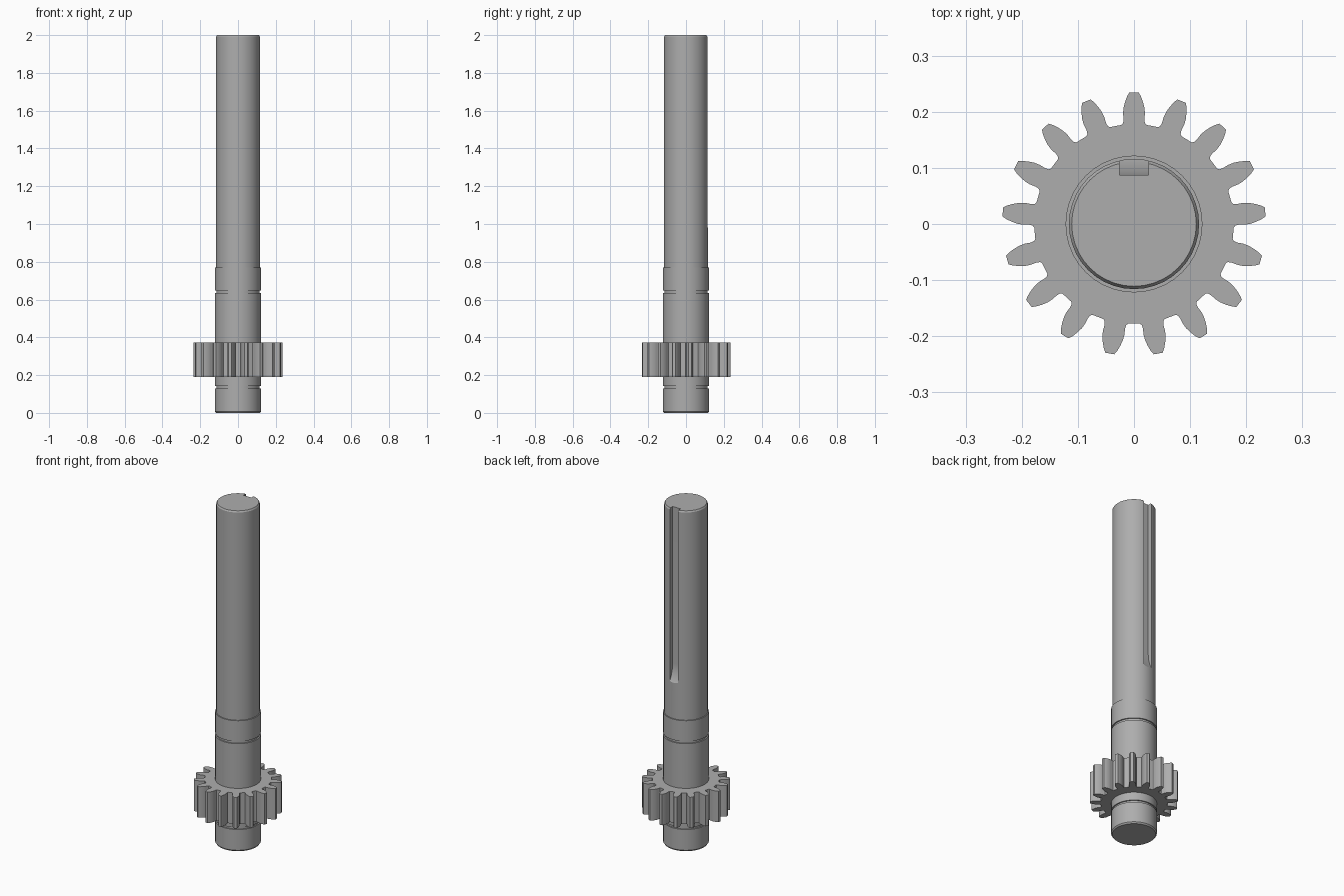
import bpy, bmesh, math

cube = bpy.data.objects.get("Cube")
if cube:
    bpy.data.objects.remove(cube, do_unlink=True)

steel = bpy.data.materials.new("steel grey")
steel.use_nodes = True
steel.diffuse_color = (0.42, 0.42, 0.42, 1)
steel.node_tree.nodes["Principled BSDF"].inputs["Base Color"].default_value = (0.42, 0.42, 0.42, 1)

SIDES = 40
TEETH = 17


def make_object(name, bm):
    bmesh.ops.recalc_face_normals(bm, faces=bm.faces)
    mesh = bpy.data.meshes.new(name)
    bm.to_mesh(mesh)
    bm.free()
    mesh.materials.append(steel)
    obj = bpy.data.objects.new(name, mesh)
    bpy.context.collection.objects.link(obj)
    return obj


def smooth(obj):
    bpy.ops.object.select_all(action="DESELECT")
    obj.select_set(True)
    bpy.context.view_layer.objects.active = obj
    bpy.ops.object.shade_smooth_by_angle(angle=math.radians(30))


def turned(name, profile):
    """Solid of revolution from (radius, z) points, capped at both ends."""
    bm = bmesh.new()
    rings = [[bm.verts.new((r * math.cos(2 * math.pi * i / SIDES),
                            r * math.sin(2 * math.pi * i / SIDES), z))
              for i in range(SIDES)] for r, z in profile]
    for low, high in zip(rings, rings[1:]):
        for i in range(SIDES):
            j = (i + 1) % SIDES
            bm.faces.new((low[i], low[j], high[j], high[i]))
    bm.faces.new(rings[0][::-1])
    bm.faces.new(rings[-1])
    return make_object(name, bm)


def extruded(name, points, offset):
    """Prism from a closed outline swept along an offset vector."""
    bm = bmesh.new()
    face = bm.faces.new([bm.verts.new(p) for p in points])
    result = bmesh.ops.extrude_face_region(bm, geom=[face])
    moved = [g for g in result["geom"] if isinstance(g, bmesh.types.BMVert)]
    bmesh.ops.translate(bm, verts=moved, vec=offset)
    return make_object(name, bm)


# Shaft with journal collars, two relief grooves and chamfered ends
shaft = turned("shaft", [
    (0.116, 0.0), (0.122, 0.008),
    (0.122, 0.13), (0.115, 0.13), (0.115, 0.142), (0.122, 0.142),
    (0.122, 0.635), (0.115, 0.635), (0.115, 0.648), (0.122, 0.648),
    (0.122, 0.77), (0.116, 0.77), (0.116, 1.992), (0.111, 2.0)])

# Keyway cutter: straight floor with a curved run-out at the lower end
FLOOR, RUNOUT, RADIUS = 0.087, 1.08, 0.187
arc = []
for k in range(9):
    a = math.radians(40) * k / 8
    arc.append((-0.026, FLOOR + RADIUS * (1 - math.cos(a)), RUNOUT - RADIUS * math.sin(a)))
outline = [(-0.026, arc[-1][1], 2.1), (-0.026, FLOOR, 2.1)] + arc
cutter = extruded("keyway_cutter", outline, (0.052, 0, 0))

keyway = shaft.modifiers.new("keyway", "BOOLEAN")
keyway.operation = "DIFFERENCE"
keyway.solver = "EXACT"
keyway.object = cutter
bpy.ops.object.select_all(action="DESELECT")
shaft.select_set(True)
bpy.context.view_layer.objects.active = shaft
bpy.ops.object.modifier_apply(modifier=keyway.name)
bpy.data.objects.remove(cutter, do_unlink=True)

# Pinion gear: half tooth as (half width, height), mirrored and repeated
flank = [(0.0225, 0.1765), (0.0195, 0.1795), (0.0185, 0.186), (0.0195, 0.197),
         (0.0187, 0.207), (0.0158, 0.218), (0.0120, 0.228), (0.0080, 0.2348)]
tooth = [(-w, h) for w, h in flank] + [(w, h) for w, h in reversed(flank)]
gear_outline = []
for t in range(TEETH):
    a = -2 * math.pi * t / TEETH
    c, s = math.cos(a), math.sin(a)
    gear_outline += [(x * c - y * s, x * s + y * c, 0.19) for x, y in tooth]
gear = extruded("pinion_gear", gear_outline, (0, 0, 0.182))

for obj in (shaft, gear):
    smooth(obj)
